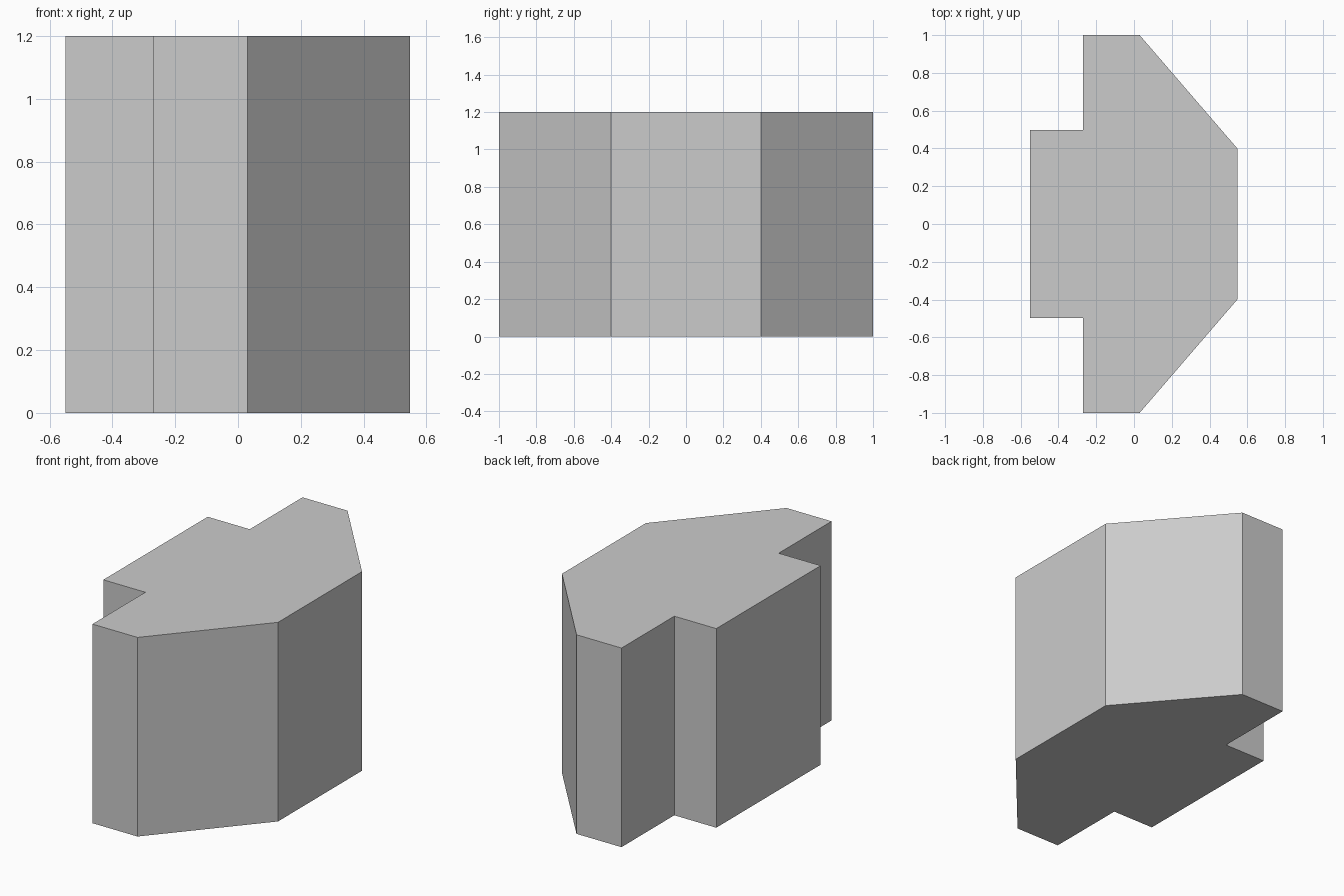
import bpy
import bmesh

cube = bpy.data.objects.get("Cube")
if cube:
    bpy.data.objects.remove(cube, do_unlink=True)

HEIGHT = 1.2

# Single plain grey material
grey = bpy.data.materials.new("plain_grey")
grey.use_nodes = True
colour = (0.6, 0.6, 0.6, 1.0)
grey.diffuse_color = colour
grey.node_tree.nodes["Principled BSDF"].inputs["Base Color"].default_value = colour

# Half of the plan outline, mirrored across y = 0
half = [(0.547, 0.4), (0.03, 1.0), (-0.27, 1.0), (-0.27, 0.497), (-0.55, 0.497)]
outline = half + [(x, -y) for x, y in reversed(half)]

# Extrude the outline upward into a solid block
bm = bmesh.new()
base = bm.faces.new([bm.verts.new((x, y, 0)) for x, y in outline])
extruded = bmesh.ops.extrude_face_region(bm, geom=[base], use_keep_orig=True)
top_verts = [g for g in extruded["geom"] if isinstance(g, bmesh.types.BMVert)]
bmesh.ops.translate(bm, verts=top_verts, vec=(0, 0, HEIGHT))
bmesh.ops.recalc_face_normals(bm, faces=bm.faces)

mesh = bpy.data.meshes.new("angled_block")
bm.to_mesh(mesh)
bm.free()
mesh.materials.append(grey)
block = bpy.data.objects.new("angled_block", mesh)
bpy.context.collection.objects.link(block)
